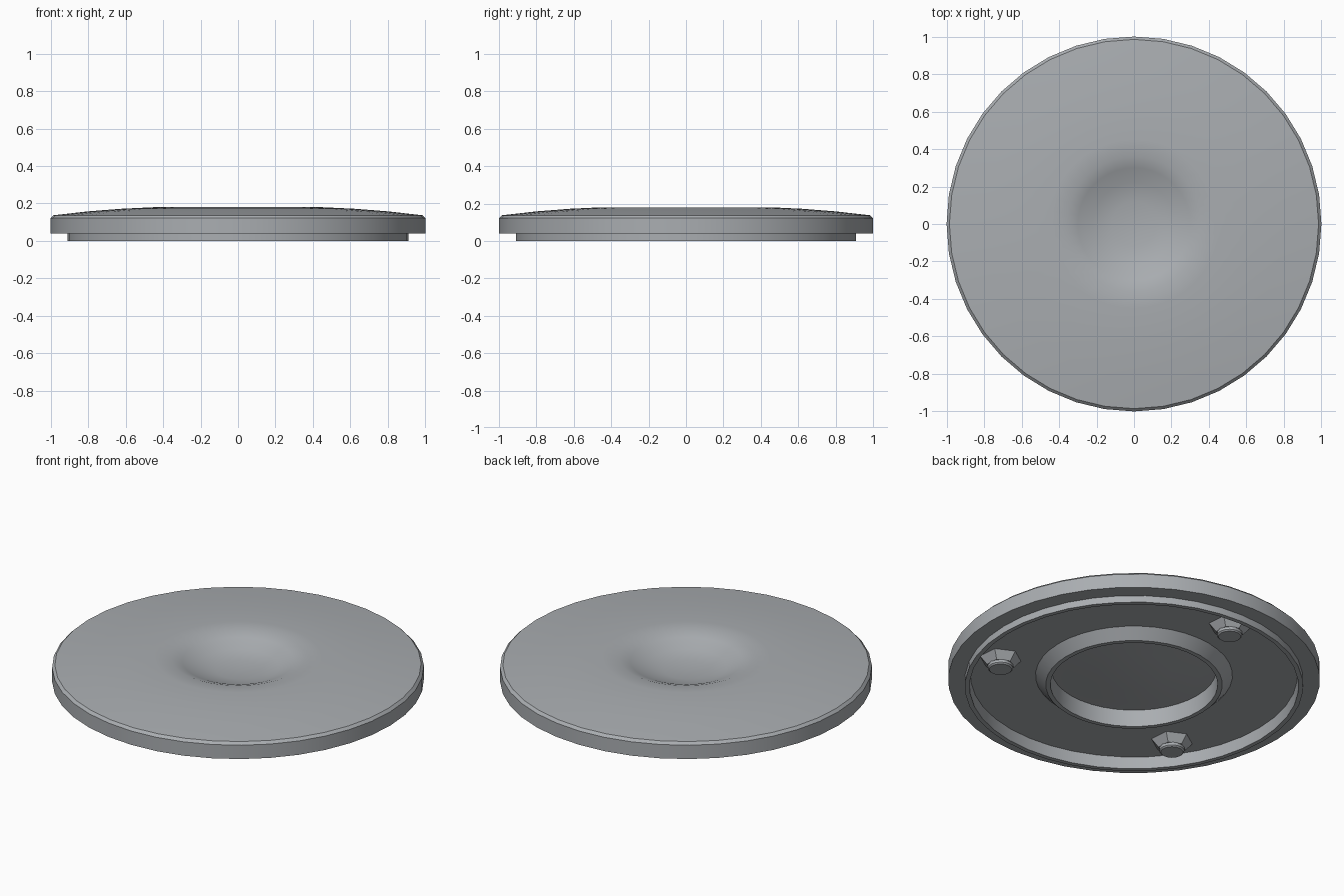
import bpy, math

if "Cube" in bpy.data.objects:
    bpy.data.objects.remove(bpy.data.objects["Cube"])

grey = bpy.data.materials.new("satin grey")
grey.diffuse_color = (0.40, 0.42, 0.44, 1)
grey.use_nodes = True
grey.node_tree.nodes["Principled BSDF"].inputs["Base Color"].default_value = grey.diffuse_color


def lathe(name, profile, sides, closed=False, centre=(0, 0), turn=0.0, angle=30):
    """Spin (radius, z) points around a vertical axis; radius 0 makes a pole."""
    verts, rings, faces = [], [], []
    for r, z in profile:
        n = 1 if r == 0 else sides
        rings.append([len(verts) + i for i in range(n)])
        for i in range(n):
            a = turn + math.tau * i / sides
            verts.append((centre[0] + r * math.cos(a), centre[1] + r * math.sin(a), z))
    pairs = list(zip(rings, rings[1:] + rings[:1]))
    for a, b in pairs if closed else pairs[:-1]:
        for i in range(sides):
            j = (i + 1) % sides
            if len(a) == 1:
                faces.append((a[0], b[j], b[i]))
            elif len(b) == 1:
                faces.append((a[i], a[j], b[0]))
            else:
                faces.append((a[i], a[j], b[j], b[i]))
    mesh = bpy.data.meshes.new(name)
    mesh.from_pydata(verts, [], faces)
    mesh.materials.append(grey)
    obj = bpy.data.objects.new(name, mesh)
    bpy.context.collection.objects.link(obj)
    bpy.context.view_layer.objects.active = obj
    obj.select_set(True)
    bpy.ops.object.shade_smooth_by_angle(angle=math.radians(angle))
    obj.select_set(False)
    return obj


# Domed disc with a finger dent on top, a flat underside and a stepped locating lip
lathe("cover", [
    (0, 0.085), (0.20, 0.09), (0.36, 0.105), (0.445, 0.11),       # floor within the collar
    (0.45, 0.012), (0.475, 0.012), (0.53, 0.07),                   # collar
    (0.88, 0.07), (0.885, 0.0), (0.91, 0.0), (0.91, 0.04),         # underside and lip
    (1.0, 0.04), (1.0, 0.122), (0.985, 0.137),                     # outer edge
    (0.80, 0.158), (0.62, 0.172), (0.45, 0.18), (0.36, 0.178),     # dome
    (0.30, 0.157), (0.22, 0.122), (0.12, 0.104), (0, 0.10),        # finger dent
], 40)

# Three hexagonal bosses with short round pegs
for k in range(3):
    a = math.radians(-26 + 120 * k)
    c = (0.74 * math.cos(a), 0.74 * math.sin(a))
    lathe("boss", [(0, 0.025), (0.075, 0.025), (0.115, 0.072)], 6, centre=c, turn=a)
    lathe("peg", [(0, 0.003), (0.06, 0.003), (0.068, 0.01), (0.068, 0.04)], 14, centre=c)
